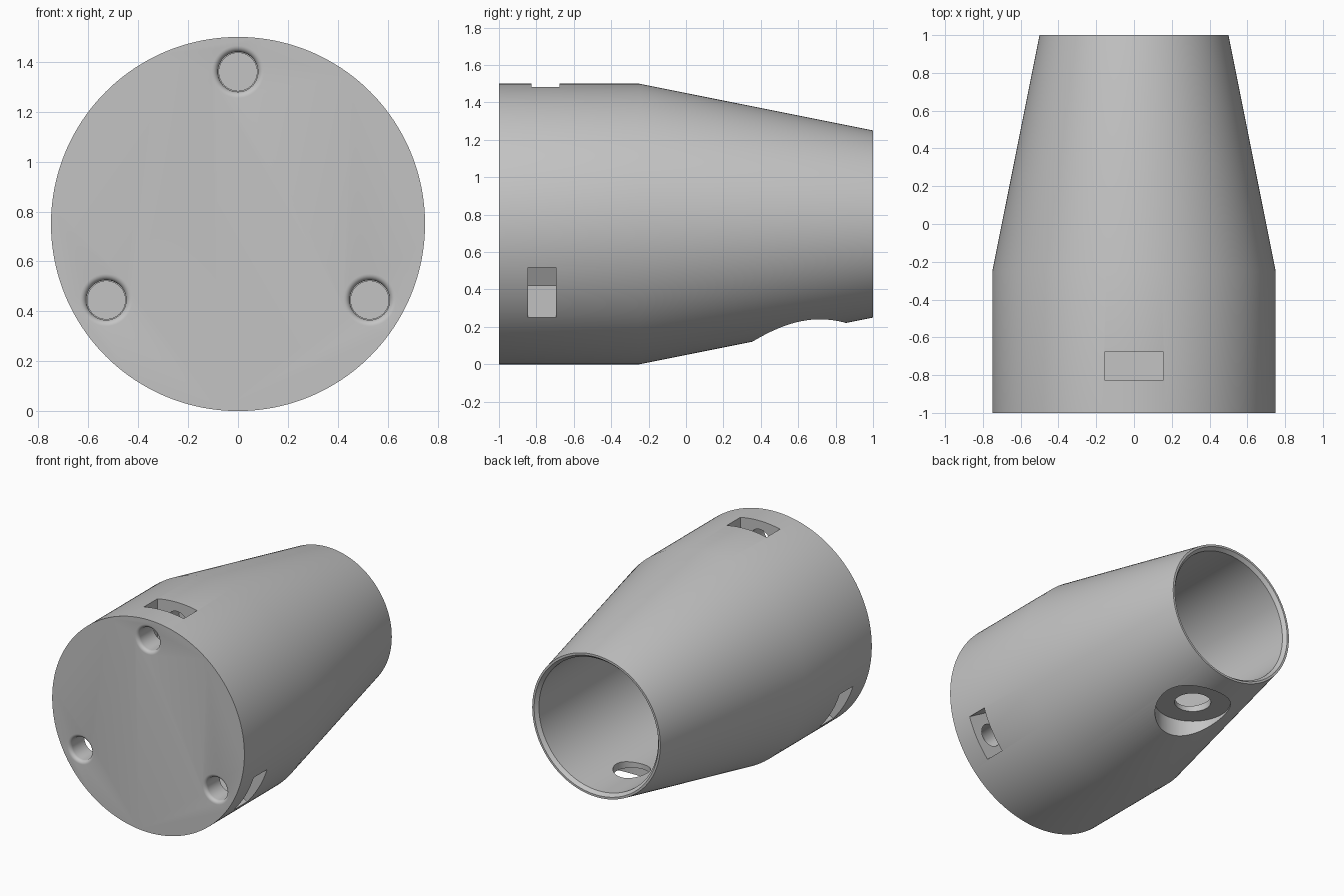
import bpy
import bmesh
from math import sin, cos, pi, radians
from mathutils import Matrix, Vector

old = bpy.data.objects.get("Cube")
if old:
    bpy.data.objects.remove(old)

AXIS_Z = 0.75

grey = bpy.data.materials.new("light grey")
grey.use_nodes = True
grey.diffuse_color = (0.55, 0.55, 0.55, 1)
grey.node_tree.nodes["Principled BSDF"].inputs["Base Color"].default_value = (0.55, 0.55, 0.55, 1)


def make_object(name, bm):
    bmesh.ops.recalc_face_normals(bm, faces=bm.faces)
    mesh = bpy.data.meshes.new(name)
    bm.to_mesh(mesh)
    bm.free()
    mesh.materials.append(grey)
    obj = bpy.data.objects.new(name, mesh)
    bpy.context.collection.objects.link(obj)
    return obj


def lathe(name, profile, sides, x=0, z=0):
    """Solid of (radius, y) rings around a line along y, capped at both ends."""
    bm = bmesh.new()
    rings = [[bm.verts.new((x + r * cos(2 * pi * i / sides), y,
                            z + r * sin(2 * pi * i / sides)))
              for i in range(sides)] for r, y in profile]
    for a, b in zip(rings, rings[1:]):
        for i in range(sides):
            j = (i + 1) % sides
            bm.faces.new((a[i], a[j], b[j], b[i]))
    bm.faces.new(rings[0])
    bm.faces.new(rings[-1])
    return make_object(name, bm)


def upright_cylinder(name, radius, y, bottom, top):
    bm = bmesh.new()
    bmesh.ops.create_cone(bm, cap_ends=True, segments=96, radius1=radius,
                          radius2=radius, depth=top - bottom,
                          matrix=Matrix.Translation((0, y, (top + bottom) / 2)))
    return make_object(name, bm)


def pocket(name, angle, y, length):
    """Box slot sunk radially into the side wall."""
    inner, outer, width = 0.39, 0.9, 0.31
    bm = bmesh.new()
    bmesh.ops.create_cube(bm, size=1)
    bmesh.ops.scale(bm, vec=(outer - inner, length, width), verts=bm.verts)
    bmesh.ops.translate(bm, vec=((inner + outer) / 2, 0, 0), verts=bm.verts)
    turn = Matrix.Rotation(-angle, 4, "Y")
    bmesh.ops.transform(bm, matrix=Matrix.Translation((0, y, AXIS_Z)) @ turn, verts=bm.verts)
    return make_object(name, bm)


# Tapered outer body
body = lathe("tapered_housing", [(0.75, -1), (0.75, -0.25), (0.5, 1)], 192, z=AXIS_Z)

# Open bore at the back, with a chamfered lip
cutters = [lathe("bore_cutter", [(0.465, -0.5), (0.465, 0.975), (0.485, 1), (0.485, 1.1)],
                 160, z=AXIS_Z)]

# Flat-bottomed recess underneath and its through hole
cutters.append(upright_cylinder("recess_cutter", 0.25, 0.605, -0.2, 0.25))
cutters.append(upright_cylinder("drain_hole_cutter", 0.12, 0.605, 0.1, 0.5))

# Three bolt holes with rounded mouths, each crossing a side pocket
fillet = 0.025
mouth = [(0.08 + fillet * (1 - cos(t * pi / 12)), -1 + fillet * (1 - sin(t * pi / 12)))
         for t in range(7)]
hole_profile = ([(0.076, -0.55), (0.076, -0.76), (0.08, -0.76)] + mouth
                + [(0.08 + fillet, -1.1)])
for side, degrees, y in (("top", 90, -0.752), ("left", -30, -0.769), ("right", 210, -0.769)):
    a = radians(degrees)
    cutters.append(pocket(side + "_pocket_cutter", a, y, 0.15))
    cutters.append(lathe(side + "_bolt_hole_cutter", hole_profile, 48,
                         x=0.61 * cos(a), z=AXIS_Z + 0.61 * sin(a)))

# Carve the housing
bpy.ops.object.select_all(action="DESELECT")
bpy.context.view_layer.objects.active = body
body.select_set(True)
for cutter in cutters:
    cutter.hide_render = True
    cut = body.modifiers.new(cutter.name, "BOOLEAN")
    cut.operation = "DIFFERENCE"
    cut.solver = "EXACT"
    cut.object = cutter
    bpy.ops.object.modifier_apply(modifier=cut.name)
for cutter in cutters:
    bpy.data.objects.remove(cutter)

bpy.ops.object.shade_smooth_by_angle(angle=radians(25))
